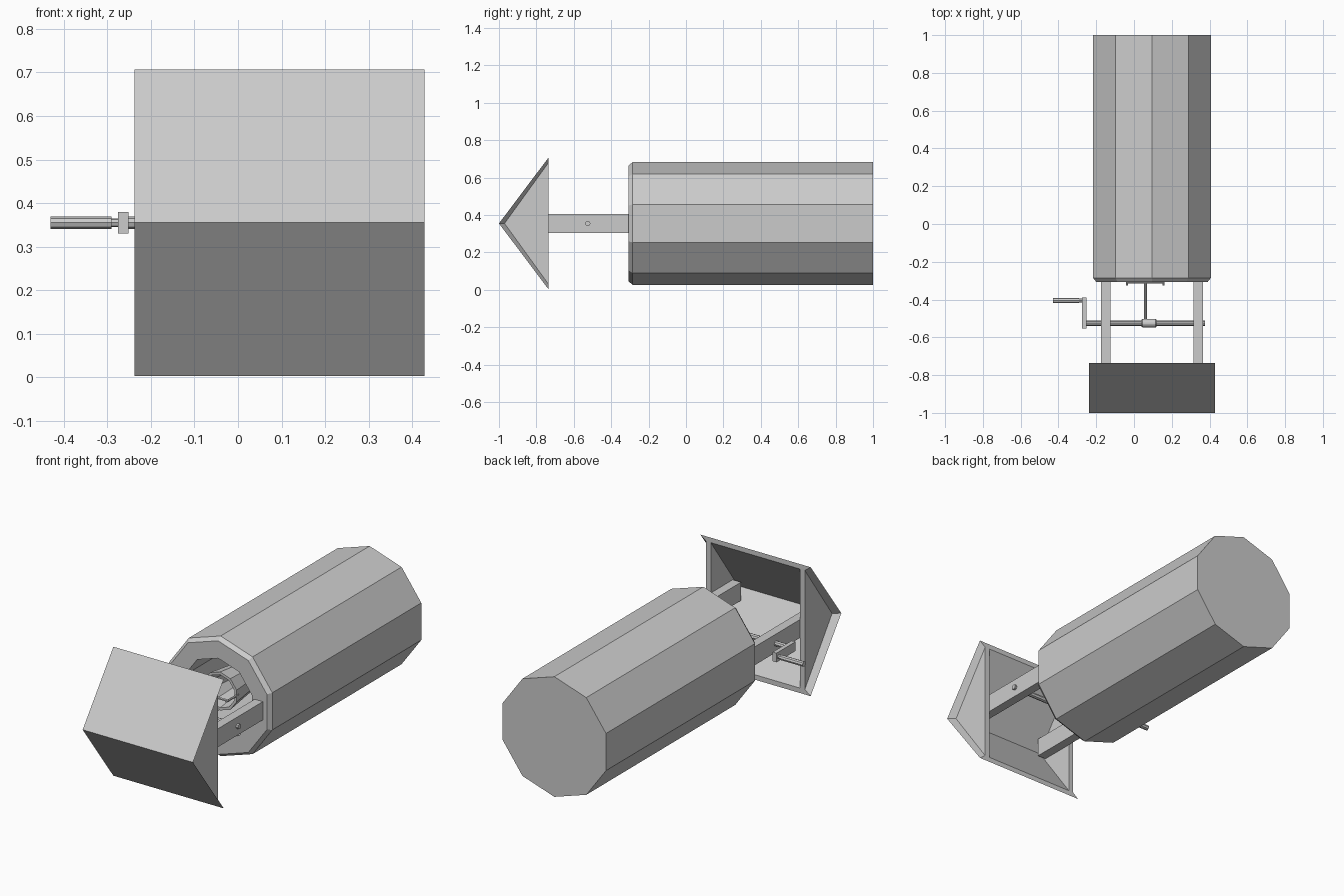
import bpy, bmesh, math
from mathutils import Matrix, Vector

cube = bpy.data.objects.get("Cube")
if cube:
    bpy.data.objects.remove(cube, do_unlink=True)

CX, CZ = 0.095, 0.355      # axis of the well
AXLE_Y = -0.525
EAVE_Y = -0.735

grey = bpy.data.materials.new("plain_grey")
grey.use_nodes = True
grey.diffuse_color = (0.6, 0.6, 0.6, 1)
bsdf = next(n for n in grey.node_tree.nodes if n.type == 'BSDF_PRINCIPLED')
bsdf.inputs["Base Color"].default_value = grey.diffuse_color


def finish(name, bm):
    bmesh.ops.recalc_face_normals(bm, faces=bm.faces)
    mesh = bpy.data.meshes.new(name)
    bm.to_mesh(mesh)
    bm.free()
    mesh.materials.append(grey)
    obj = bpy.data.objects.new(name, mesh)
    bpy.context.collection.objects.link(obj)
    return obj


def box(name, x, y, z):
    """Box from (min, max) pairs."""
    bm = bmesh.new()
    size = [b - a for a, b in (x, y, z)]
    mid = [(a + b) / 2 for a, b in (x, y, z)]
    bmesh.ops.create_cube(bm, size=1, matrix=Matrix.Translation(mid) @ Matrix.Diagonal((*size, 1)))
    return finish(name, bm)


def rod(name, start, end, radius, sides=8):
    bm = bmesh.new()
    a, b = Vector(start), Vector(end)
    turn = (b - a).to_track_quat('Z', 'Y').to_matrix().to_4x4()
    bmesh.ops.create_cone(bm, cap_ends=True, segments=sides, radius1=radius, radius2=radius,
                          depth=(b - a).length, matrix=Matrix.Translation((a + b) / 2) @ turn)
    return finish(name, bm)


def lathe(name, x, profile, sides):
    """Turn (radius, y) points about the well axis; both ends are capped."""
    bm = bmesh.new()
    rings = []
    for r, y in profile:
        angles = [math.tau * i / sides for i in range(sides)]
        rings.append([bm.verts.new((x + r * math.sin(t), y, CZ + r * math.cos(t))) for t in angles])
    for a, b in zip(rings, rings[1:]):
        for i in range(sides):
            j = (i + 1) % sides
            bm.faces.new((a[i], a[j], b[j], b[i]))
    bm.faces.new(rings[0])
    bm.faces.new(rings[-1])
    return finish(name, bm)


def triangle(bm, x, half, tip):
    return [bm.verts.new((x, y, CZ + z)) for y, z in ((EAVE_Y, half), (tip, 0), (EAVE_Y, -half))]


# Well shaft: closed outer wall, chamfered rim, hollow inside
lathe("well_shaft", CX, [(0.328, 1), (0.328, -0.285), (0.31, -0.307), (0.215, -0.307), (0.215, 0.9)], 10)

# Roof: two slopes whose gable ends taper to a sharp edge
bm = bmesh.new()
outer = [triangle(bm, CX + s * 0.333, 0.352, -1) for s in (-1, 1)]
inner = [triangle(bm, CX + s * 0.298, 0.325, -0.97) for s in (-1, 1)]
for k in (0, 1):
    for pair in (outer, inner):
        bm.faces.new((pair[0][k], pair[0][k + 1], pair[1][k + 1], pair[1][k]))
    for o, i in zip(outer, inner):
        bm.faces.new((o[k], o[k + 1], i[k + 1], i[k]))
for k in (0, 2):
    bm.faces.new((outer[0][k], outer[1][k], inner[1][k], inner[0][k]))
finish("roof", bm)

# Gable panels and posts on both sides
for side, s in (("left", 1), ("right", -1)):
    bm = bmesh.new()
    a = triangle(bm, CX + s * 0.298, 0.325, -0.97)
    b = triangle(bm, CX + s * 0.27, 0.325, -0.97)
    bm.faces.new(a)
    bm.faces.new(b)
    for k in range(3):
        j = (k + 1) % 3
        bm.faces.new((a[k], a[j], b[j], b[k]))
    finish(side + "_gable", bm)
    px = CX + s * 0.245
    box(side + "_post", (px - 0.025, px + 0.025), (-0.925, -0.295), (CZ - 0.05, CZ + 0.05))

# Winch: axle, drum, crank and grip
rod("axle", (-0.265, AXLE_Y, CZ), (0.377, AXLE_Y, CZ), 0.014)
lathe_x = 0.08
drum = rod("rope_drum", (lathe_x - 0.04, AXLE_Y, CZ), (lathe_x + 0.04, AXLE_Y, CZ), 0.024)
bevel = drum.modifiers.new("soft_ends", 'BEVEL')
bevel.width, bevel.segments = 0.005, 1
box("crank_arm", (-0.275, -0.252), (-0.552, -0.388), (CZ - 0.025, CZ + 0.025))
rod("grip_pin", (-0.3, -0.405, CZ), (-0.265, -0.405, CZ), 0.01)
rod("crank_grip", (-0.43, -0.405, CZ), (-0.29, -0.405, CZ), 0.014)

# Rope and bucket hanging in the shaft
BX = 0.06
rod("rope", (BX, AXLE_Y, CZ), (BX, -0.3, CZ), 0.008)
lathe("bucket", BX, [(0.08, -0.03), (0.105, -0.24), (0.09, -0.24), (0.068, -0.05)], 10)
rod("bucket_handle", (BX - 0.1, -0.31, CZ), (BX + 0.1, -0.31, CZ), 0.007, 6)
for side, s in (("left", 1), ("right", -1)):
    hx = BX + s * 0.096
    rod(side + "_handle_arm", (hx, -0.325, CZ), (hx, -0.22, CZ), 0.006, 6)
